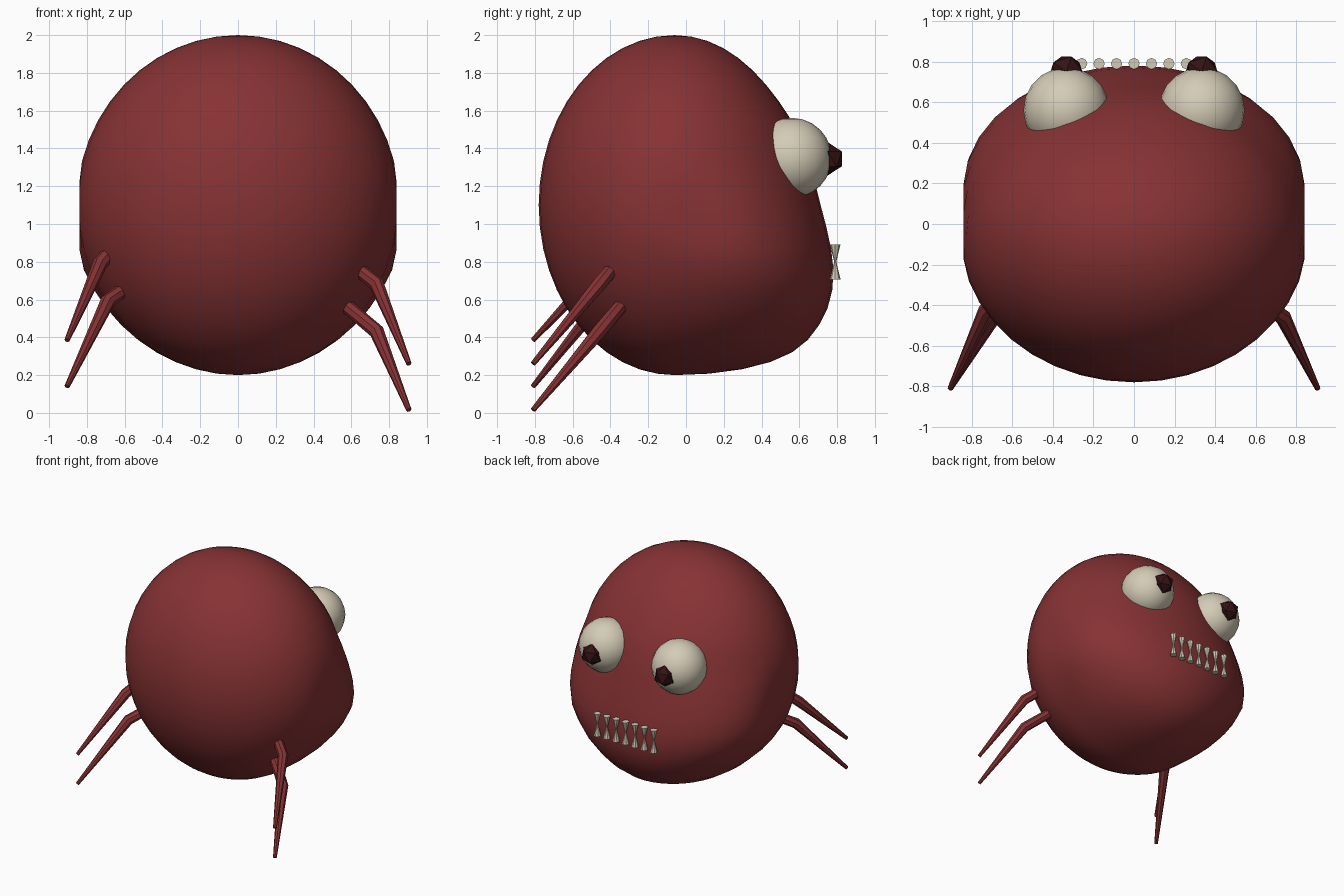
import bpy, bmesh, math
from mathutils import Vector, Matrix

if "Cube" in bpy.data.objects:
    bpy.data.objects.remove(bpy.data.objects["Cube"])


def material(name, rgb):
    m = bpy.data.materials.new(name)
    m.diffuse_color = (*rgb, 1)
    m.use_nodes = True
    m.node_tree.nodes["Principled BSDF"].inputs["Base Color"].default_value = m.diffuse_color
    return m


RED = material("dark_red", (0.24, 0.032, 0.034))
CREAM = material("cream", (0.66, 0.60, 0.47))
DARK = material("dark_brown", (0.035, 0.006, 0.007))


def finish(name, bm, mat, smooth=True):
    me = bpy.data.meshes.new(name)
    bmesh.ops.recalc_face_normals(bm, faces=bm.faces[:])
    bm.to_mesh(me)
    bm.free()
    me.materials.append(mat)
    ob = bpy.data.objects.new(name, me)
    bpy.context.collection.objects.link(ob)
    bpy.ops.object.select_all(action='DESELECT')
    ob.select_set(True)
    bpy.context.view_layer.objects.active = ob
    if smooth:
        bpy.ops.object.shade_smooth_by_angle(angle=math.radians(40))
    return ob


# Body: ellipsoid whose face side has its own depth at each height (brow dent, full jaw)
DEPTH = [(-1, 1.45), (-.944, 1.36), (-.822, 1.16), (-.622, 1.02), (-.378, .907),
         (-.178, .823), (.055, .755), (.467, .72), (.644, .69), (.878, .67), (1, .67)]


def depth(w):
    for (a, ra), (b, rb) in zip(DEPTH, DEPTH[1:]):
        if w <= b:
            return ra + (rb - ra) * (w - a) / (b - a)
    return DEPTH[-1][1]


def smooth_depth(w):
    return sum(depth(max(-1, min(1, w + d * 0.05))) for d in range(-2, 3)) / 5


bm = bmesh.new()
bmesh.ops.create_uvsphere(bm, u_segments=40, v_segments=24, radius=1)
for vert in bm.verts:
    u, v, w = vert.co
    jaw = max(0, min(1, (0.25 - w) / 0.6))
    x, y = 0.855 * u, 0.72 * v
    if v > 0:
        y = v * smooth_depth(w)
        x *= 1 + 0.3 * v * jaw
    x = max(-0.84, min(0.84, x))
    vert.co = (x, y - 0.06, 1.1 + 0.9 * w)
finish("body", bm, RED)

# Eyes and pupils
for side, label in ((-1, "left"), (1, "right")):
    bm = bmesh.new()
    bmesh.ops.create_uvsphere(bm, u_segments=20, v_segments=12, radius=0.212,
                              matrix=Matrix.Translation((side * 0.333, 0.56, 1.35)))
    finish(label + "_eye", bm, CREAM)
    bm = bmesh.new()
    bmesh.ops.create_icosphere(bm, subdivisions=1, radius=0.088,
                               matrix=Matrix.Translation((side * 0.333, 0.75, 1.345)))
    finish(label + "_pupil", bm, DARK, smooth=False)

# Two rows of pointed teeth meeting tip to tip
for label, z, flip in (("lower_teeth", 0.755, 0), ("upper_teeth", 0.845, math.pi)):
    bm = bmesh.new()
    for i in range(-3, 4):
        bmesh.ops.create_cone(bm, cap_ends=True, segments=8, radius1=0.028, radius2=0.005,
                              depth=0.095, matrix=Matrix.Translation((i * 0.086, 0.79, z))
                              @ Matrix.Rotation(flip, 4, 'X'))
    finish(label, bm, CREAM)


# Legs: tapered eight-sided tubes through root, knee and tip
def leg(name, points, radii, n=8):
    pts = [Vector(p) for p in points]
    bm = bmesh.new()
    rings = []
    for i, p in enumerate(pts):
        d = Vector()
        if i > 0:
            d += (p - pts[i - 1]).normalized()
        if i < len(pts) - 1:
            d += (pts[i + 1] - p).normalized()
        a = d.cross(Vector((0, 1, 0))).normalized()
        b = d.cross(a).normalized()
        rings.append([bm.verts.new(p + radii[i] * (a * math.cos(t) + b * math.sin(t)))
                      for t in (2 * math.pi * k / n for k in range(n))])
    for r, s in zip(rings, rings[1:]):
        for k in range(n):
            bm.faces.new((r[k], r[(k + 1) % n], s[(k + 1) % n], s[k]))
    bm.faces.new(rings[0])
    bm.faces.new(rings[-1])
    finish(name, bm, RED)


RADII = (0.038, 0.040, 0.014)
leg("right_upper_leg", [(.65, -.40, .75), (.735, -.46, .68), (.905, -.81, .26)], RADII)
leg("right_lower_leg", [(.57, -.34, .57), (.735, -.46, .43), (.905, -.81, .015)], RADII)
leg("left_upper_leg", [(-.68, -.37, .85), (-.73, -.43, .79), (-.905, -.81, .385)], RADII)
leg("left_lower_leg", [(-.61, -.36, .65), (-.69, -.45, .59), (-.905, -.81, .14)], RADII)
